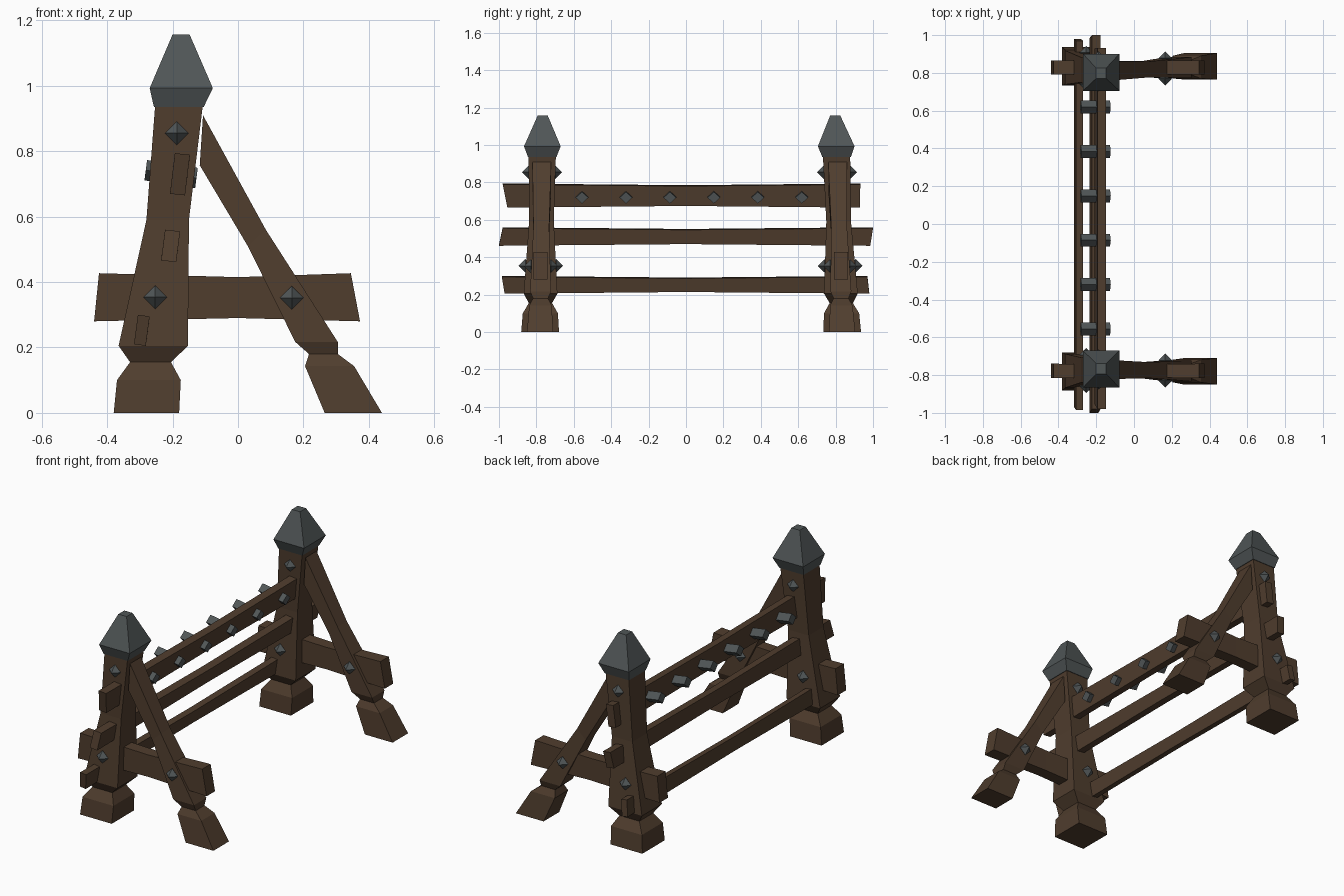
import bpy, bmesh
from mathutils import Vector

if "Cube" in bpy.data.objects:
    bpy.data.objects.remove(bpy.data.objects["Cube"])


def material(name, rgb):
    m = bpy.data.materials.new(name)
    m.diffuse_color = (*rgb, 1)
    m.use_nodes = True
    m.node_tree.nodes["Principled BSDF"].inputs["Base Color"].default_value = m.diffuse_color
    return m


WOOD = material("dark brown wood", (0.080, 0.047, 0.027))
METAL = material("dark grey metal", (0.080, 0.092, 0.094))


def loft(name, rings, mat):
    """Skin a closed solid through a list of four-cornered rings."""
    bm = bmesh.new()
    loops = [[bm.verts.new(p) for p in r] for r in rings]
    for a, b in zip(loops, loops[1:]):
        for i in range(4):
            j = (i + 1) % 4
            bm.faces.new((a[i], a[j], b[j], b[i]))
    bm.faces.new(loops[0][::-1])
    bm.faces.new(loops[-1])
    bmesh.ops.recalc_face_normals(bm, faces=bm.faces)
    me = bpy.data.meshes.new(name)
    bm.to_mesh(me)
    bm.free()
    me.materials.append(mat)
    ob = bpy.data.objects.new(name, me)
    bpy.context.collection.objects.link(ob)
    return ob


def slab(xa, za, xb, zb, y, h):
    """Ring spanning two x/z points, with half thickness h in y."""
    return [(xa, y - h, za), (xb, y - h, zb), (xb, y + h, zb), (xa, y + h, za)]


def stud(name, x, y, z, r=0.036):
    """Eight-sided gem-shaped nail head."""
    bm = bmesh.new()
    c = Vector((x, y, z))
    v = [bm.verts.new(c + Vector(d) * r) for d in
         ((1, 0, 0), (0, 0, 1), (-1, 0, 0), (0, 0, -1), (0, -1, 0), (0, 1, 0))]
    for i in range(4):
        for tip in (v[4], v[5]):
            bm.faces.new((v[i], v[(i + 1) % 4], tip))
    bmesh.ops.recalc_face_normals(bm, faces=bm.faces)
    me = bpy.data.meshes.new(name)
    bm.to_mesh(me)
    bm.free()
    me.materials.append(METAL)
    bpy.context.collection.objects.link(bpy.data.objects.new(name, me))


# Post profile: z, left x, right x, half depth
POST = [(0, -0.38, -0.18, 0.101), (0.1, -0.37, -0.175, 0.094), (0.155, -0.33, -0.205, 0.062),
        (0.205, -0.365, -0.153, 0.09), (0.59, -0.28, -0.15, 0.066), (0.945, -0.253, -0.107, 0.073)]
CAP = [(0.935, -0.257, -0.105, 0.076), (0.993, -0.27, -0.077, 0.098), (1.157, -0.20, -0.148, 0.027)]
# Brace profile: left x, z, right x, z, half depth
BRACE = [(-0.117, 0.757, -0.107, 0.91, 0.05), (0.03, 0.51, 0.085, 0.56, 0.042),
         (0.175, 0.217, 0.305, 0.217, 0.056), (0.217, 0.18, 0.305, 0.18, 0.04),
         (0.205, 0.143, 0.355, 0.143, 0.06), (0.265, 0.0, 0.44, 0.0, 0.07)]

# End frames: y at the ground, y at the top
for side, y0, y1 in (("near", -0.78, -0.768), ("far", 0.835, 0.803)):
    def yc(z):
        return y0 + (y1 - y0) * z / 1.0

    loft(side + "_post", [slab(a, z, b, z, yc(z), h) for z, a, b, h in POST], WOOD)
    loft(side + "_post_cap", [slab(a, z, b, z, yc(z), h) for z, a, b, h in CAP], METAL)
    loft(side + "_brace", [slab(a, za, b, zb, yc(za), h) for a, za, b, zb, h in BRACE], WOOD)
    yb = yc(0.2)
    loft(side + "_cross_beam", [slab(-0.44, 0.28, -0.425, 0.427, yb, 0.038),
                                slab(0, 0.29, 0, 0.415, yb, 0.034),
                                slab(0.373, 0.28, 0.345, 0.427, yb, 0.038)], WOOD)
    for x, z, h in ((-0.187, 0.855, 0.071), (-0.253, 0.354, 0.083), (0.165, 0.352, 0.054)):
        for s in (-1, 1):
            stud(side + "_stud", x, yc(z) + s * h, z)

# Rails: bottom x, bottom z, top x, top z, width, near y (bottom, top), far y (bottom, top)
RAILS = [("top_rail", -0.208, 0.67, -0.193, 0.794, 0.046, (-0.955, -0.98), (0.93, 0.932)),
         ("middle_rail", -0.235, 0.466, -0.223, 0.56, 0.046, (-1.0, -0.98), (0.985, 1.0)),
         ("bottom_rail", -0.318, 0.21, -0.306, 0.30, 0.036, (-0.97, -0.985), (0.98, 0.97))]
for name, xb, zb, xt, zt, w, near, far in RAILS:
    def ring(ys, s):
        return [(xb, ys[0], zb + s), (xb + w, ys[0], zb + s - 0.005),
                (xt + w, ys[1], zt - s - 0.005), (xt, ys[1], zt - s)]
    loft(name, [ring(near, 0), ring((0, 0), 0.009), ring(far, 0)], WOOD)

# Diamond pegs driven through the top rail
for i in range(6):
    y = -0.556 + i * 0.235
    loft("rail_peg", [[(x, y - 0.034, z), (x - 0.004, y, z - 0.031),
                       (x, y + 0.034, z), (x + 0.004, y, z + 0.031)]
                      for x, z in ((-0.282, 0.742), (-0.127, 0.718))], METAL)
